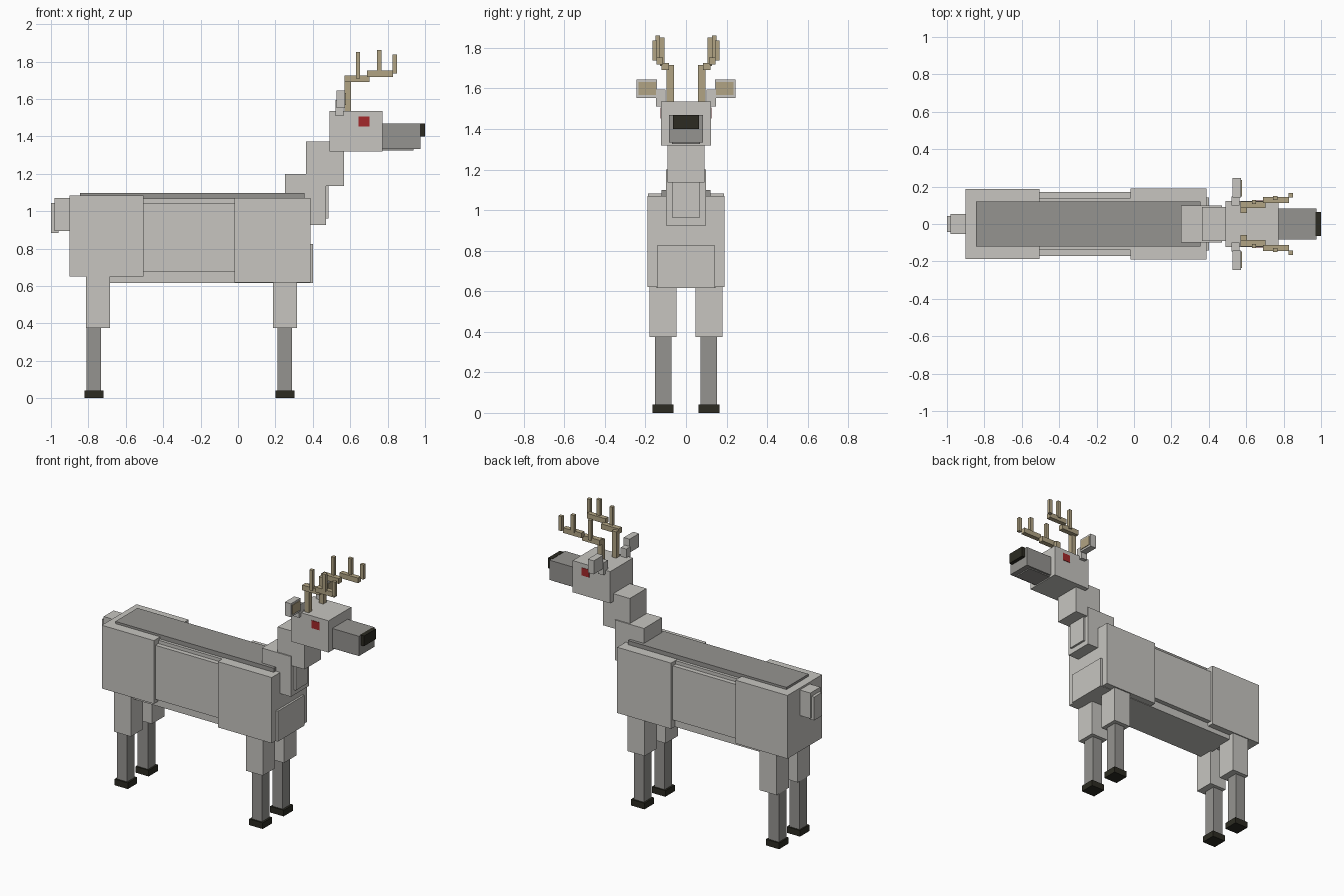
import bpy
import bmesh
from mathutils import Vector

default_cube = bpy.data.objects.get("Cube")
if default_cube:
    bpy.data.objects.remove(default_cube, do_unlink=True)


def make_material(name, red, green, blue):
    material = bpy.data.materials.new(name)
    material.use_nodes = True
    colour = (red, green, blue, 1)
    material.diffuse_color = colour
    shader = next(n for n in material.node_tree.nodes if n.type == "BSDF_PRINCIPLED")
    shader.inputs["Base Color"].default_value = colour
    return material


light_fur = make_material("light grey fur", .57, .56, .53)
dark_fur = make_material("dark grey fur", .30, .295, .28)
horn = make_material("tan horn", .44, .37, .23)
hoof_black = make_material("hoof black", .025, .024, .016)
eye_red = make_material("eye red", .37, .022, .024)


def box(name, material, x, y, z):
    """Flat-shaded box filling the given (low, high) range on each axis."""
    mesh = bpy.data.meshes.new(name)
    bm = bmesh.new()
    bmesh.ops.create_cube(bm, size=1)
    low, high = (Vector(corner) for corner in zip(x, y, z))
    bmesh.ops.scale(bm, vec=high - low, verts=bm.verts)
    bmesh.ops.translate(bm, vec=(low + high) / 2, verts=bm.verts)
    bm.to_mesh(mesh)
    bm.free()
    mesh.materials.append(material)
    obj = bpy.data.objects.new(name, mesh)
    bpy.context.collection.objects.link(obj)
    return obj


def centred(name, material, x, half_width, z):
    """Box that straddles the plane of symmetry."""
    return box(name, material, x, (-half_width, half_width), z)


def pair(name, material, x, y, z):
    """Matching boxes on the left and right of the animal."""
    box("left_" + name, material, x, y, z)
    box("right_" + name, material, x, (-y[1], -y[0]), z)


# Body
centred("hindquarters", light_fur, x=(-.90, -.505), half_width=.188, z=(.65, 1.083))
centred("midsection", light_fur, x=(-.51, -.015), half_width=.172, z=(.675, 1.045))
centred("forequarters", light_fur, x=(-.02, .388), half_width=.19, z=(.62, 1.07))
centred("body_core", light_fur, x=(-.85, .37), half_width=.14, z=(.658, 1.068))
centred("belly", light_fur, x=(-.70, .37), half_width=.145, z=(.617, .66))
centred("chest", light_fur, x=(.36, .402), half_width=.143, z=(.617, .825))
centred("back_stripe", dark_fur, x=(-.845, .355), half_width=.12, z=(1.06, 1.098))

# Tail
centred("tail_base", light_fur, x=(-.98, -.89), half_width=.054, z=(.895, 1.07))
centred("tail_tip", light_fur, x=(-1, -.96), half_width=.042, z=(.883, 1.043))

# Legs
for label, thigh_x, shin_x, hoof_x, top in (
    ("hind", (-.813, -.685), (-.81, -.732), (-.82, -.72), .70),
    ("fore", (.187, .315), (.212, .288), (.20, .302), .66),
):
    pair(label + "_upper_leg", light_fur, thigh_x, y=(.047, .181), z=(.375, top))
    pair(label + "_lower_leg", dark_fur, shin_x, y=(.072, .153), z=(.03, .385))
    pair(label + "_hoof", hoof_black, hoof_x, y=(.062, .164), z=(0, .042))

# Neck
centred("neck_base", light_fur, x=(.25, .47), half_width=.098, z=(.925, 1.20))
centred("throat", light_fur, x=(.45, .484), half_width=.066, z=(.96, 1.14))
centred("upper_neck", light_fur, x=(.363, .566), half_width=.09, z=(1.135, 1.372))

# Head
centred("head", light_fur, x=(.488, .772), half_width=.123, z=(1.318, 1.535))
centred("muzzle", dark_fur, x=(.76, .975), half_width=.083, z=(1.333, 1.468))
centred("jaw", dark_fur, x=(.76, .938), half_width=.07, z=(1.325, 1.34))
centred("nose", hoof_black, x=(.97, 1), half_width=.064, z=(1.40, 1.47))
pair("eye", eye_red, x=(.645, .704), y=(.119, .126), z=(1.453, 1.506))

# Ears
pair("ear_root", light_fur, x=(.522, .565), y=(.10, .147), z=(1.51, 1.595))
pair("ear", light_fur, x=(.527, .572), y=(.143, .245), z=(1.553, 1.645))
pair("ear_lining", horn, x=(.569, .577), y=(.147, .234), z=(1.567, 1.632))

# Antlers
pair("antler_stem", horn, x=(.57, .604), y=(.06, .097), z=(1.52, 1.715))
pair("antler_lower_beam", horn, x=(.57, .703), y=(.085, .12), z=(1.69, 1.726))
pair("antler_upper_beam", horn, x=(.69, .83), y=(.113, .145), z=(1.718, 1.753))
for label, tine_x, tine_y, tine_z in (
    ("rear", (.63, .653), (.106, .129), (1.71, 1.85)),
    ("middle", (.742, .768), (.128, .151), (1.74, 1.862)),
    ("front", (.826, .851), (.142, .165), (1.737, 1.837)),
):
    pair(label + "_tine", horn, tine_x, tine_y, tine_z)
